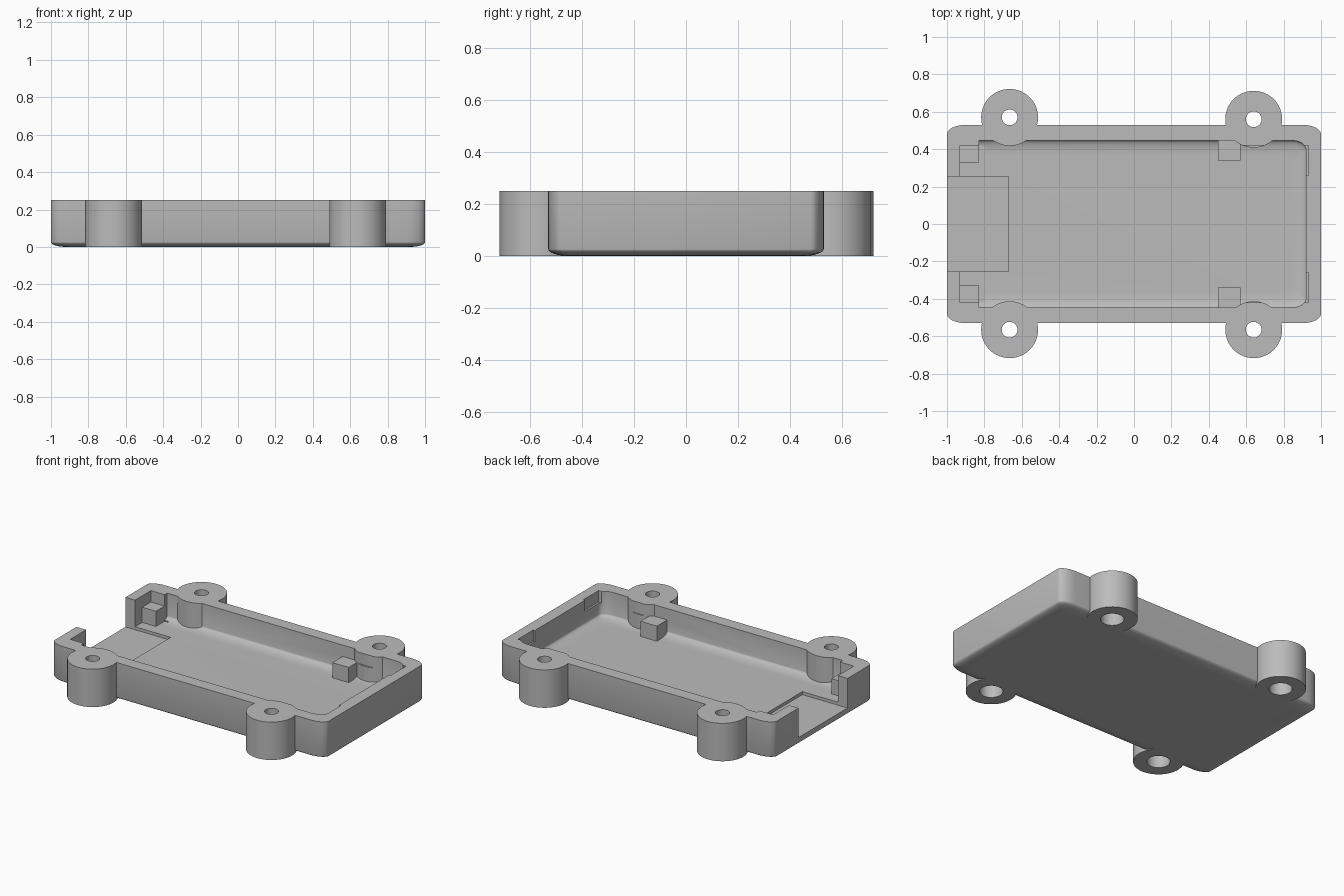
import bpy, bmesh, math

cube = bpy.data.objects.get("Cube")
if cube:
    bpy.data.objects.remove(cube, do_unlink=True)

grey = bpy.data.materials.new("plain grey")
grey.use_nodes = True
grey.diffuse_color = (0.5, 0.5, 0.5, 1)
grey.node_tree.nodes["Principled BSDF"].inputs["Base Color"].default_value = (0.5, 0.5, 0.5, 1)

TOP, FLOOR, POST = 0.25, 0.075, 0.175


def add_mesh(name, bm):
    bmesh.ops.recalc_face_normals(bm, faces=bm.faces)
    mesh = bpy.data.meshes.new(name)
    bm.to_mesh(mesh)
    bm.free()
    mesh.materials.append(grey)
    obj = bpy.data.objects.new(name, mesh)
    bpy.context.collection.objects.link(obj)
    return obj


def box(name, x0, x1, y0, y1, z0, z1):
    bm = bmesh.new()
    bmesh.ops.create_cube(bm, size=1)
    for v in bm.verts:
        v.co.x = (x0, x1)[v.co.x > 0]
        v.co.y = (y0, y1)[v.co.y > 0]
        v.co.z = (z0, z1)[v.co.z > 0]
    return add_mesh(name, bm)


def cylinder(name, x, y, radius, z0, z1):
    bm = bmesh.new()
    bmesh.ops.create_cone(bm, cap_ends=True, segments=64, radius1=radius,
                          radius2=radius, depth=z1 - z0)
    bmesh.ops.translate(bm, verts=bm.verts, vec=(x, y, (z0 + z1) / 2))
    return add_mesh(name, bm)


def tray(name, cx, hx, hy, rx, ry, bottom, top, round_w, round_h):
    """Rounded rectangle raised to a height, with a rounded bottom edge."""
    steps = 8
    levels = []
    for i in range(steps + 1):
        a = math.pi / 2 * i / steps
        levels.append((round_w * (1 - math.sin(a)), bottom + round_h * (1 - math.cos(a))))
    levels.append((0, top))
    bm = bmesh.new()
    rings = []
    for inset, z in levels:
        ring = []
        for quarter in range(4):
            sx = (1, -1, -1, 1)[quarter]
            sy = (1, 1, -1, -1)[quarter]
            for i in range(steps + 1):
                a = math.pi / 2 * (quarter + i / steps)
                x = sx * (hx - inset - rx) + rx * math.cos(a)
                y = sy * (hy - inset - ry) + ry * math.sin(a)
                ring.append(bm.verts.new((cx + x, y, z)))
        rings.append(ring)
    for low, high in zip(rings, rings[1:]):
        for i in range(len(low)):
            j = (i + 1) % len(low)
            bm.faces.new((low[i], low[j], high[j], high[i]))
    bm.faces.new(rings[0])
    bm.faces.new(rings[-1])
    return add_mesh(name, bm)


def combine(target, tool, operation):
    mod = target.modifiers.new(operation.title(), "BOOLEAN")
    mod.operation = operation
    mod.solver = "EXACT"
    mod.object = tool
    bpy.context.view_layer.objects.active = target
    bpy.ops.object.modifier_apply(modifier=mod.name)
    bpy.data.objects.remove(tool, do_unlink=True)


def cut(tool):
    combine(case, tool, "DIFFERENCE")


def join(tool):
    combine(case, tool, "UNION")


# Outer shell and main cavity
case = tray("case_tray", 0, 1, 0.53, 0.1, 0.05, 0, TOP, 0.08, 0.026)
cut(tray("cavity", -0.005, 0.925, 0.447, 0.08, 0.05, FLOOR, 0.4, 0.08, 0.026))

# Pocket at the open end, narrower than the cavity
cut(box("end_pocket", -0.93, -0.8, -0.42, 0.42, FLOOR, 0.4))
for side in (-1, 1):
    y0, y1 = sorted((side * 0.42, side * 0.49))
    join(box("corner_fill", -0.96, -0.83, y0, y1, 0.05, TOP))

# Screw bosses
bosses = [(-0.665, 0.57), (0.64, 0.56), (-0.665, -0.565), (0.64, -0.565)]
for x, y in bosses:
    join(cylinder("screw_boss", x, y, 0.152, 0, TOP))

# Support posts and shallow board notches
for side in (-1, 1):
    y0, y1 = sorted((side * 0.33, side * 0.43))
    join(box("end_post", -0.94, -0.83, y0, y1, 0.05, POST))
    y0, y1 = sorted((side * 0.34, side * 0.47))
    join(box("side_post", 0.45, 0.57, y0, y1, 0.05, POST))
    y0, y1 = sorted((side * 0.26, side * 0.42))
    cut(box("board_notch", 0.58, 0.932, y0, y1, POST, 0.4))

# Screw holes, wider underneath
for x, y in bosses:
    cut(cylinder("screw_hole", x, y, 0.042, -0.1, 0.4))
    cut(cylinder("counterbore", x, y, 0.07, -0.1, 0.12))

# Open slot in the end wall with a lowered floor
cut(box("end_slot", -1.1, -0.67, -0.255, 0.255, 0.055, 0.4))

bpy.ops.object.select_all(action="DESELECT")
case.select_set(True)
bpy.context.view_layer.objects.active = case
bpy.ops.object.shade_smooth_by_angle(angle=math.radians(30))
